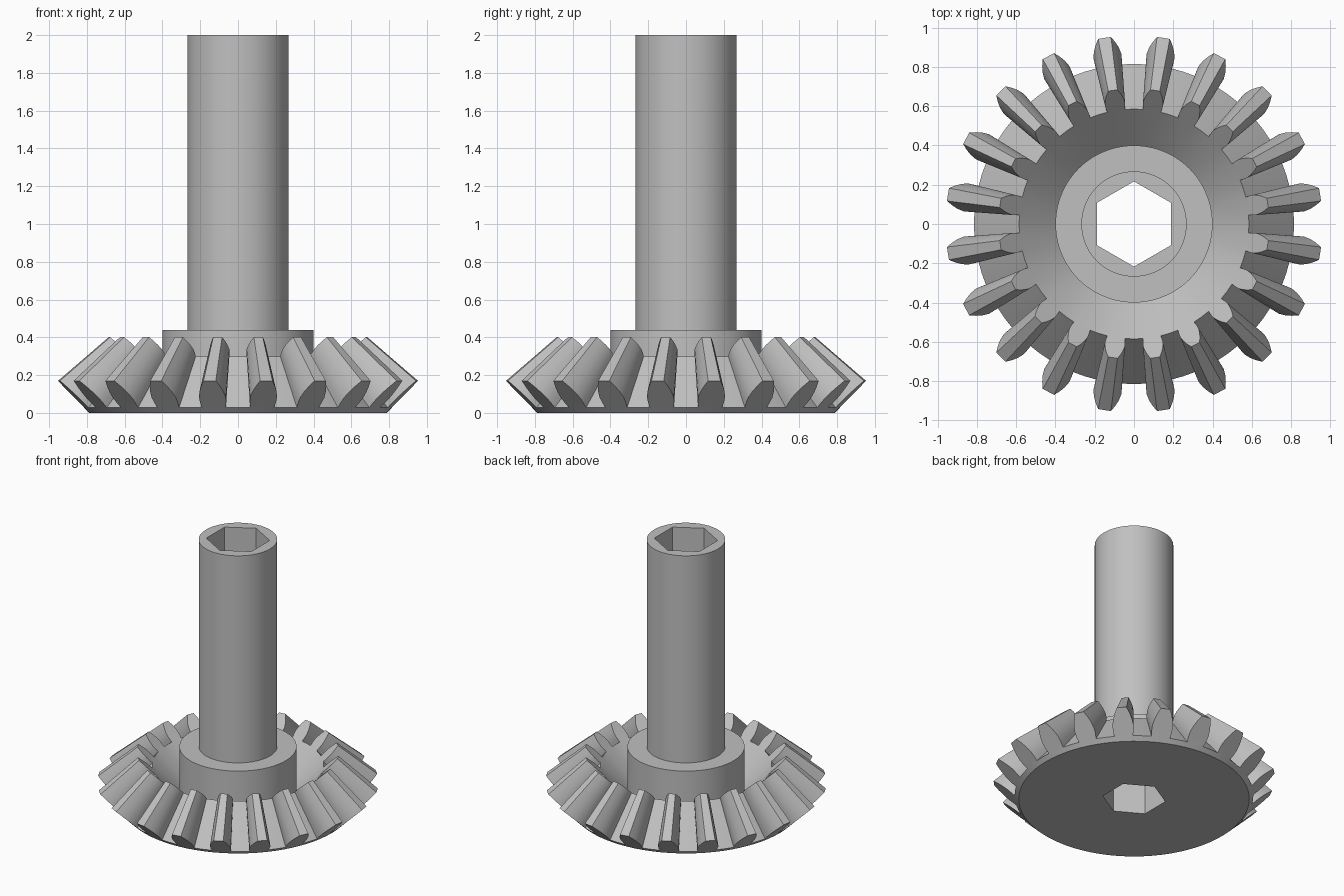
import bpy, bmesh, math

cube = bpy.data.objects.get("Cube")
if cube:
    bpy.data.objects.remove(cube, do_unlink=True)

TEETH = 20
STEPS = TEETH * 4                 # each tooth spans two steps, each gap two
STEP = math.tau / STEPS
APEX = 0.99                       # height where all tooth lines meet
SHRINK = 0.718                    # inner tooth end relative to outer end
ROOT, TIP = (0.815, 0.028), (0.96, 0.17)
FLANK = [(0.18, 0.070), (0.38, 0.072), (0.6, 0.064), (0.8, 0.051), (1.0, 0.033)]

steel = bpy.data.materials.new("plain grey")
steel.use_nodes = True
GREY = (0.53, 0.53, 0.53, 1)
steel.diffuse_color = GREY
steel.node_tree.nodes["Principled BSDF"].inputs["Base Color"].default_value = GREY


def polar(r, angle, z):
    return (r * math.cos(angle), r * math.sin(angle), z)


def finish(bm, name):
    bmesh.ops.recalc_face_normals(bm, faces=bm.faces)
    mesh = bpy.data.meshes.new(name)
    bm.to_mesh(mesh)
    bm.free()
    mesh.materials.append(steel)
    obj = bpy.data.objects.new(name, mesh)
    bpy.context.collection.objects.link(obj)
    return obj


def cylinder(name, r, z0, z1, sides=STEPS, turn=0.0):
    bm = bmesh.new()
    low, high = ([bm.verts.new(polar(r, turn + i * math.tau / sides, z))
                  for i in range(sides)] for z in (z0, z1))
    bm.faces.new(low)
    bm.faces.new(high)
    for i in range(sides):
        j = (i + 1) % sides
        bm.faces.new((low[i], low[j], high[j], high[i]))
    return finish(bm, name)


def bevel_gear():
    bm = bmesh.new()

    def pair(r, angle, z):
        # a point on the outer tooth end and its match on the inner end
        return (bm.verts.new(polar(r, angle, z)),
                bm.verts.new(polar(r * SHRINK, angle, APEX - (APEX - z) * SHRINK)))

    def ring(r, z):
        return [bm.verts.new(polar(r, i * STEP, z)) for i in range(STEPS)]

    base, floor = ring(0.787, 0), ring(0.4, 0.12)
    root = [pair(ROOT[0], i * STEP, ROOT[1]) for i in range(STEPS)]
    bm.faces.new(base)
    bm.faces.new(floor)

    # body: rim below the teeth, root lands in the gaps, dished inside
    for i in range(STEPS):
        j = (i + 1) % STEPS
        (a, c), (b, d) = root[i], root[j]
        bm.faces.new((base[i], base[j], b, a))
        bm.faces.new((c, d, floor[j], floor[i]))
        if i % 4 in (0, 3):
            bm.faces.new((a, b, d, c))

    # teeth, each centred between two gaps
    for t in range(TEETH):
        mid = t * 4 + 2
        sides = []
        for sign in (-1, 1):
            side = [root[mid + sign]]
            for s, w in FLANK:
                r = ROOT[0] + s * (TIP[0] - ROOT[0])
                z = ROOT[1] + s * (TIP[1] - ROOT[1])
                side.append(pair(r, mid * STEP + sign * w / r, z))
            sides.append(side)
        outline = sides[0] + sides[1][::-1]
        for (a, c), (b, d) in zip(outline, outline[1:]):
            bm.faces.new((a, b, d, c))
        for end in (0, 1):
            bm.faces.new([p[end] for p in outline + [root[mid]]])
    return finish(bm, "bevel_gear")


parts = [bevel_gear(),
         cylinder("hub", 0.4, 0.12, 0.44),
         cylinder("shaft", 0.268, 0.44, 2.0)]

# hexagonal bore through every part
bore = cylinder("bore_cutter", 0.217, -0.5, 2.5, 6, math.pi / 2)
bore.hide_render = True
for part in parts:
    bpy.ops.object.select_all(action="DESELECT")
    part.select_set(True)
    bpy.context.view_layer.objects.active = part
    cut = part.modifiers.new("bore", "BOOLEAN")
    cut.operation = "DIFFERENCE"
    cut.solver = "EXACT"
    cut.object = bore
    bpy.ops.object.modifier_apply(modifier=cut.name)
    bpy.ops.object.shade_smooth_by_angle(angle=math.radians(28))
bpy.data.objects.remove(bore, do_unlink=True)
